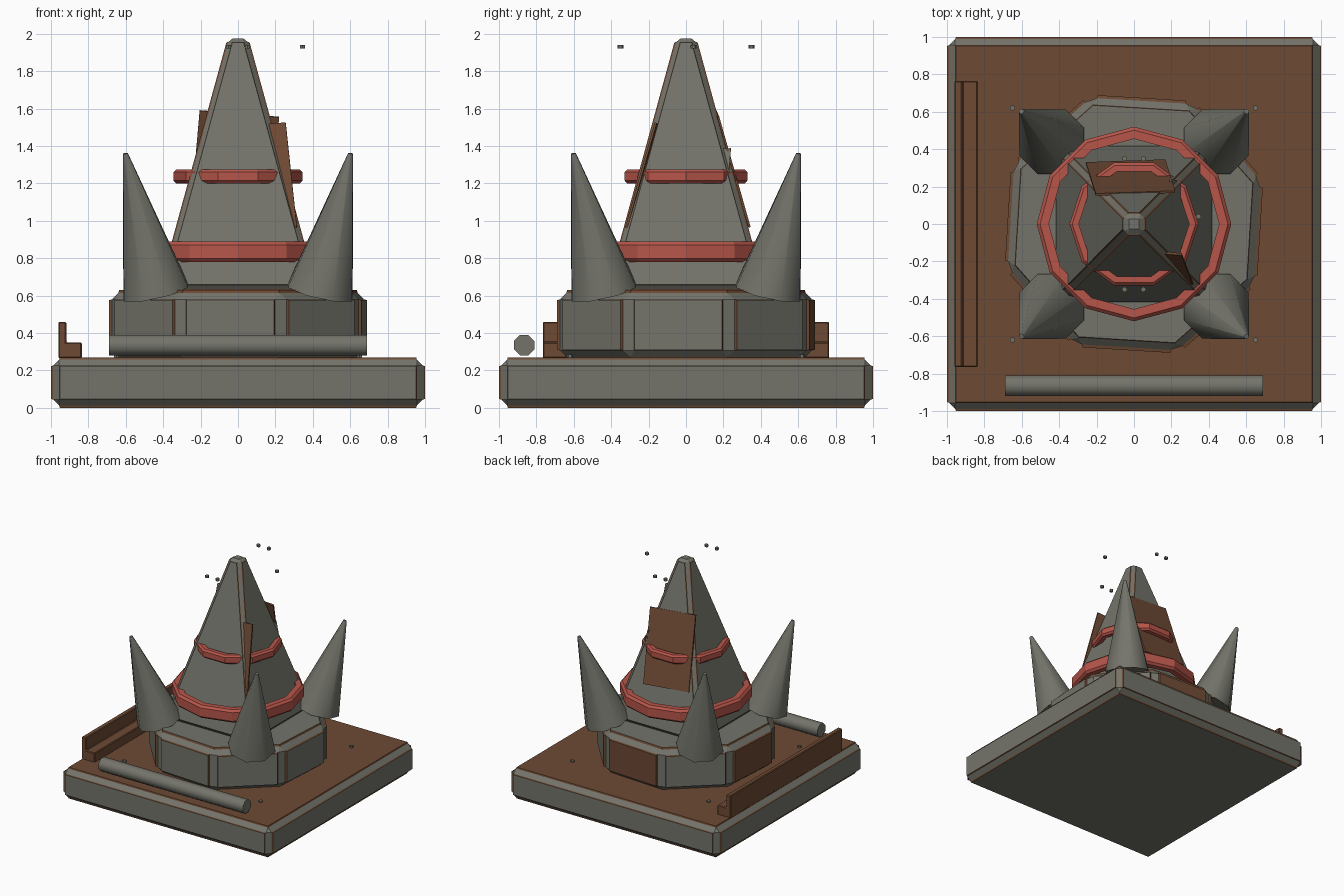
import bpy, bmesh, math
from mathutils import Vector, Matrix

if "Cube" in bpy.data.objects:
    bpy.data.objects.remove(bpy.data.objects["Cube"])


def material(name, rgb):
    m = bpy.data.materials.new(name)
    m.diffuse_color = (*rgb, 1)
    m.use_nodes = True
    m.node_tree.nodes["Principled BSDF"].inputs["Base Color"].default_value = m.diffuse_color
    return m


GREY = material("worn_grey", (0.175, 0.175, 0.148))
BROWN = material("rust_brown", (0.155, 0.068, 0.034))
RED = material("faded_red", (0.47, 0.092, 0.068))


def finish(name, bm, mats, smooth=False):
    bmesh.ops.recalc_face_normals(bm, faces=bm.faces)
    me = bpy.data.meshes.new(name)
    bm.to_mesh(me)
    bm.free()
    for m in mats:
        me.materials.append(m)
    ob = bpy.data.objects.new(name, me)
    bpy.context.collection.objects.link(ob)
    if smooth:
        bpy.ops.object.select_all(action='DESELECT')
        ob.select_set(True)
        bpy.context.view_layer.objects.active = ob
        bpy.ops.object.shade_smooth_by_angle(angle=math.radians(50))
    return ob


def panelled(name, sides, r1, r2, z0, z1, turn, bevel, min_area, raise_by, is_brown):
    """Chamfered block whose large faces carry raised plates with rusty rims."""
    bm = bmesh.new()
    bmesh.ops.create_cone(bm, cap_ends=True, segments=sides, radius1=r1, radius2=r2,
                          depth=z1 - z0,
                          matrix=Matrix.Translation((0, 0, (z0 + z1) / 2))
                          @ Matrix.Rotation(math.radians(turn), 4, 'Z'))
    bmesh.ops.recalc_face_normals(bm, faces=bm.faces)
    bmesh.ops.bevel(bm, geom=bm.edges[:], offset=bevel, segments=1, profile=0.5,
                    affect='EDGES', clamp_overlap=True)
    bm.normal_update()
    plates = [f for f in bm.faces if f.calc_area() > min_area]
    for f in plates:
        f.material_index = int(is_brown(f.normal))
    rims = bmesh.ops.inset_individual(bm, faces=plates, thickness=0.005,
                                      depth=raise_by)["faces"]
    for f in rims:
        f.material_index = 1
    return finish(name, bm, (GREY, BROWN))


def ring(name, sides, inner, outer, z0, z1, chamfer):
    """Faceted hoop turned from a chamfered profile."""
    c = chamfer
    prof = [(inner, z0), (outer - c, z0), (outer, z0 + c), (outer, z1 - c),
            (outer - c, z1), (inner, z1)]
    bm = bmesh.new()
    loops = []
    for i in range(sides):
        a = 2 * math.pi * i / sides
        loops.append([bm.verts.new((r * math.cos(a), r * math.sin(a), z)) for r, z in prof])
    n = len(prof)
    for i in range(sides):
        p, q = loops[i], loops[(i + 1) % sides]
        for j in range(n):
            k = (j + 1) % n
            bm.faces.new((p[j], q[j], q[k], p[k]))
    finish(name, bm, (RED,))


def rod(name, start, end, r1, r2):
    """Eight-sided tapered rod between two points."""
    a, b = Vector(start), Vector(end)
    bm = bmesh.new()
    bmesh.ops.create_cone(bm, cap_ends=True, segments=8, radius1=r1, radius2=r2,
                          depth=(b - a).length,
                          matrix=Matrix.Translation((a + b) / 2)
                          @ (b - a).to_track_quat('Z', 'Y').to_matrix().to_4x4()
                          @ Matrix.Rotation(math.pi / 8, 4, 'Z'))
    finish(name, bm, (GREY,), smooth=True)


def plate(name, top_left, top_right, bottom_left, mat, thick=0.012):
    """Thin loose sheet given by three corners."""
    tl, tr, bl = map(Vector, (top_left, top_right, bottom_left))
    n = (tr - tl).cross(bl - tl).normalized() * thick / 2
    bm = bmesh.new()
    quad = (tl, tr, tr + bl - tl, bl)
    a = [bm.verts.new(p + n) for p in quad]
    b = [bm.verts.new(p - n) for p in quad]
    bm.faces.new(a)
    bm.faces.new(b[::-1])
    for i in range(4):
        j = (i + 1) % 4
        bm.faces.new((a[i], b[i], b[j], a[j]))
    finish(name, bm, (mat,))


# Square base slab with rusty top
panelled("base_slab", 4, 0.988 * math.sqrt(2), 0.988 * math.sqrt(2), 0.012, 0.258, 45,
         0.032, 0.15, 0.012, lambda n: n.z > 0.9)

# Octagonal drum, slightly turned, with two rusty side plates
panelled("drum", 8, 0.714, 0.714, 0.272, 0.615, 22.5 - 3.5,
         0.035, 0.05, 0.016, lambda n: n.y > 0.9 or n.x < -0.9)

# Four-sided spire
panelled("spire", 4, 0.415 * math.sqrt(2), 0.048 * math.sqrt(2), 0.635, 1.975, 45,
         0.02, 0.1, 0.008, lambda n: False)

# Red hoops
ring("lower_hoop", 12, 0.455, 0.52, 0.78, 0.89, 0.018)
ring("upper_hoop", 10, 0.295, 0.345, 1.2, 1.275, 0.015)

# Four outward-leaning corner spikes
for sx in (-1, 1):
    for sy in (-1, 1):
        rod("corner_spike", (sx * 0.44, sy * 0.44, 0.622), (sx * 0.602, sy * 0.602, 1.36),
            0.19, 0.014)

# Pipe lying along the front
rod("front_pipe", (-0.69, -0.865, 0.335), (0.69, -0.865, 0.335), 0.059, 0.059)

# Stepped rail on the left edge
bm = bmesh.new()
profile = [(-0.96, 0.265), (-0.835, 0.265), (-0.835, 0.35), (-0.918, 0.35),
           (-0.918, 0.46), (-0.96, 0.46)]
face = bm.faces.new([bm.verts.new((x, -0.765, z)) for x, z in profile])
ext = bmesh.ops.extrude_face_region(bm, geom=[face])["geom"]
bmesh.ops.translate(bm, vec=(0, 1.53, 0),
                    verts=[v for v in ext if isinstance(v, bmesh.types.BMVert)])
bmesh.ops.recalc_face_normals(bm, faces=bm.faces)
bmesh.ops.bevel(bm, geom=bm.edges[:], offset=0.006, segments=1, profile=0.5,
                affect='EDGES')
finish("left_rail", bm, (BROWN,))

# Loose sheets on the spire
plate("back_sheet", (-0.205, 0.157, 1.59), (0.22, 0.172, 1.555), (-0.257, 0.325, 1.0), BROWN)
plate("front_sheet", (-0.13, -0.13, 1.49), (0.255, -0.162, 1.525), (-0.07, -0.287, 0.93), BROWN)
plate("right_sheet", (0.17, -0.14, 1.37), (0.195, 0.24, 1.387), (0.24, -0.16, 1.1), GREY)

# Small bolts around the spire tip and on the slab
spots = [(sx * 0.05, sy * 0.35, 1.93) for sx in (-1, 1) for sy in (-1, 1)]
spots += [(0.345, 0.04, 1.93)]
spots += [(sx * 0.65, sy * 0.62, 0.275) for sx in (-1, 1) for sy in (-1, 1)]
bm = bmesh.new()
for s in spots:
    bmesh.ops.create_cone(bm, cap_ends=True, segments=6, radius1=0.015, radius2=0.015,
                          depth=0.02, matrix=Matrix.Translation(s))
finish("bolts", bm, (GREY,))
